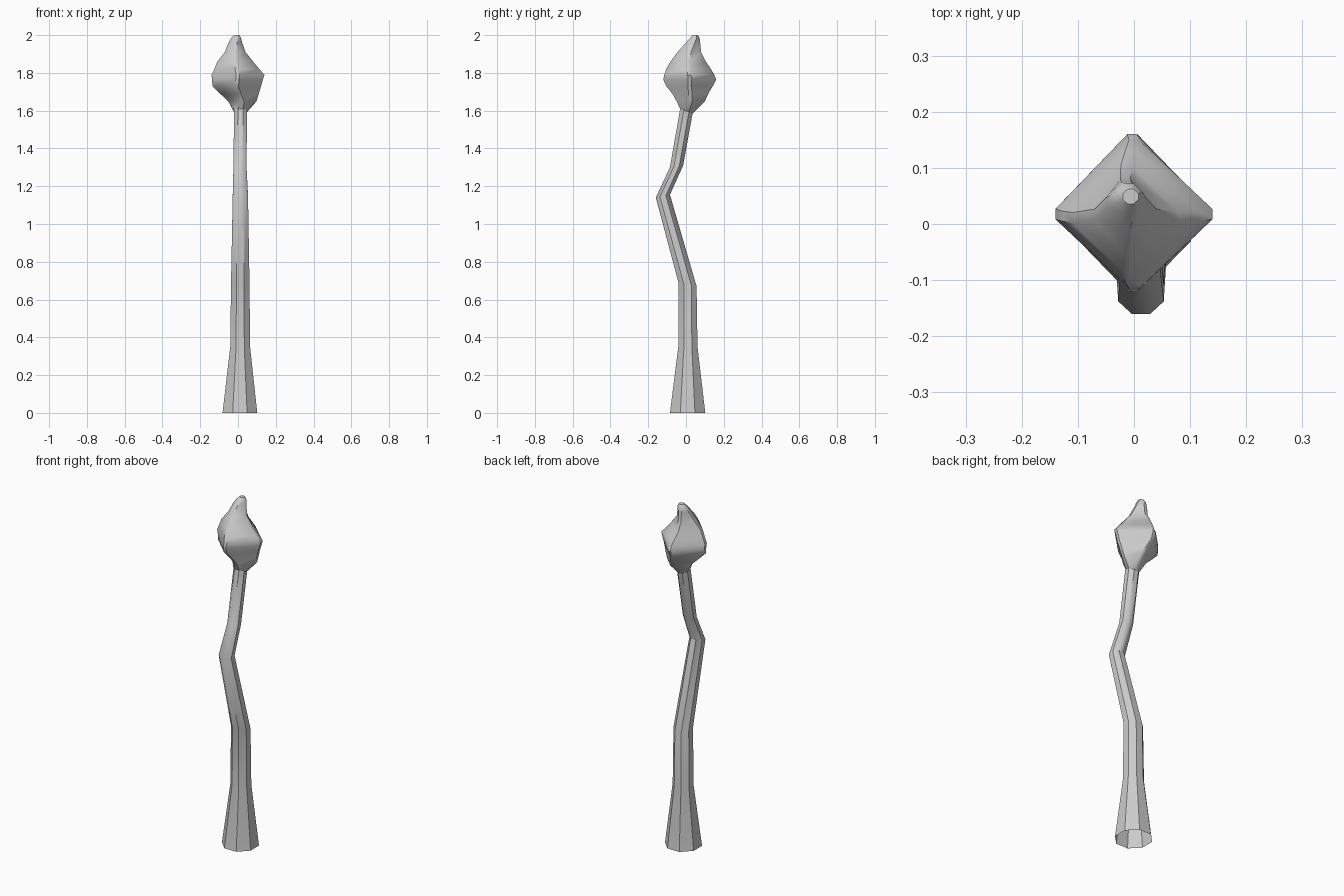
import bpy, bmesh

if "Cube" in bpy.data.objects:
    bpy.data.objects.remove(bpy.data.objects["Cube"])

# Each ring: z at front, z at back, x min, x max, y min, y max
STEM = [
    (0.00, 0.00, -.082, .102, -.085, .102),
    (0.35, 0.35, -.041, .064, -.041, .061),
    (0.69, 0.67, -.037, .061, -.040, .056),
    (1.14, 1.155, -.028, .053, -.160, -.085),
    (1.30, 1.31, -.024, .045, -.085, -.015),
    (1.61, 1.585, -.021, .048, -.031, .035),
]
HEAD = [
    (1.61, 1.585, -.021, .048, -.031, .035),
    (1.65, 1.65, -.052, .098, -.050, .100),
    (1.69, 1.69, -.095, .110, -.072, .118),
    (1.73, 1.73, -.135, .122, -.105, .142),
    (1.765, 1.765, -.138, .132, -.120, .160),
    (1.79, 1.79, -.140, .140, -.115, .150),
    (1.82, 1.82, -.125, .113, -.105, .132),
    (1.86, 1.86, -.109, .080, -.082, .105),
    (1.91, 1.91, -.070, .040, -.045, .080),
    (1.96, 1.96, -.050, .022, .000, .075),
    (1.985, 1.985, -.035, .016, .022, .072),
    (2.00, 2.00, -.020, .008, .036, .062),
]


def ring_points(ring, corner):
    """Eight points, in pairs on the four axis directions."""
    zf, zb, x0, x1, y0, y1 = ring
    cx, cy = (x0 + x1) / 2, (y0 + y1) / 2
    wx, wy = ((x1 - x0) / 2 * .414, (y1 - y0) / 2 * .414)
    if corner:
        wx, wy = min(wx, corner), min(wy, corner)
    pts = [(x1, cy - wy), (x1, cy + wy), (cx + wx, y1), (cx - wx, y1),
           (x0, cy + wy), (x0, cy - wy), (cx - wx, y0), (cx + wx, y0)]
    return [(x, y, zf + (zb - zf) * (y - y0) / (y1 - y0)) for x, y in pts]


def loft(name, rings, corners, cap):
    bm = bmesh.new()
    loops = [[bm.verts.new(p) for p in ring_points(r, c)] for r, c in zip(rings, corners)]
    for a, b in zip(loops, loops[1:]):
        for i in range(8):
            j = (i + 1) % 8
            bm.faces.new((a[i], a[j], b[j], b[i]))
    if cap:
        bm.faces.new(loops[-1])
    mesh = bpy.data.meshes.new(name)
    bm.to_mesh(mesh)
    bm.free()
    obj = bpy.data.objects.new(name, mesh)
    bpy.context.collection.objects.link(obj)
    bpy.ops.object.select_all(action='DESELECT')
    obj.select_set(True)
    bpy.context.view_layer.objects.active = obj
    bpy.ops.object.shade_smooth_by_angle(angle=0.7)
    return obj


# Crooked octagonal stem, open at the bottom
loft("stem", STEM, [None] * len(STEM), False)
# Four-cornered bud with narrow blunted edges
loft("bud_head", HEAD, [None] + [.009] * (len(HEAD) - 1), True)
